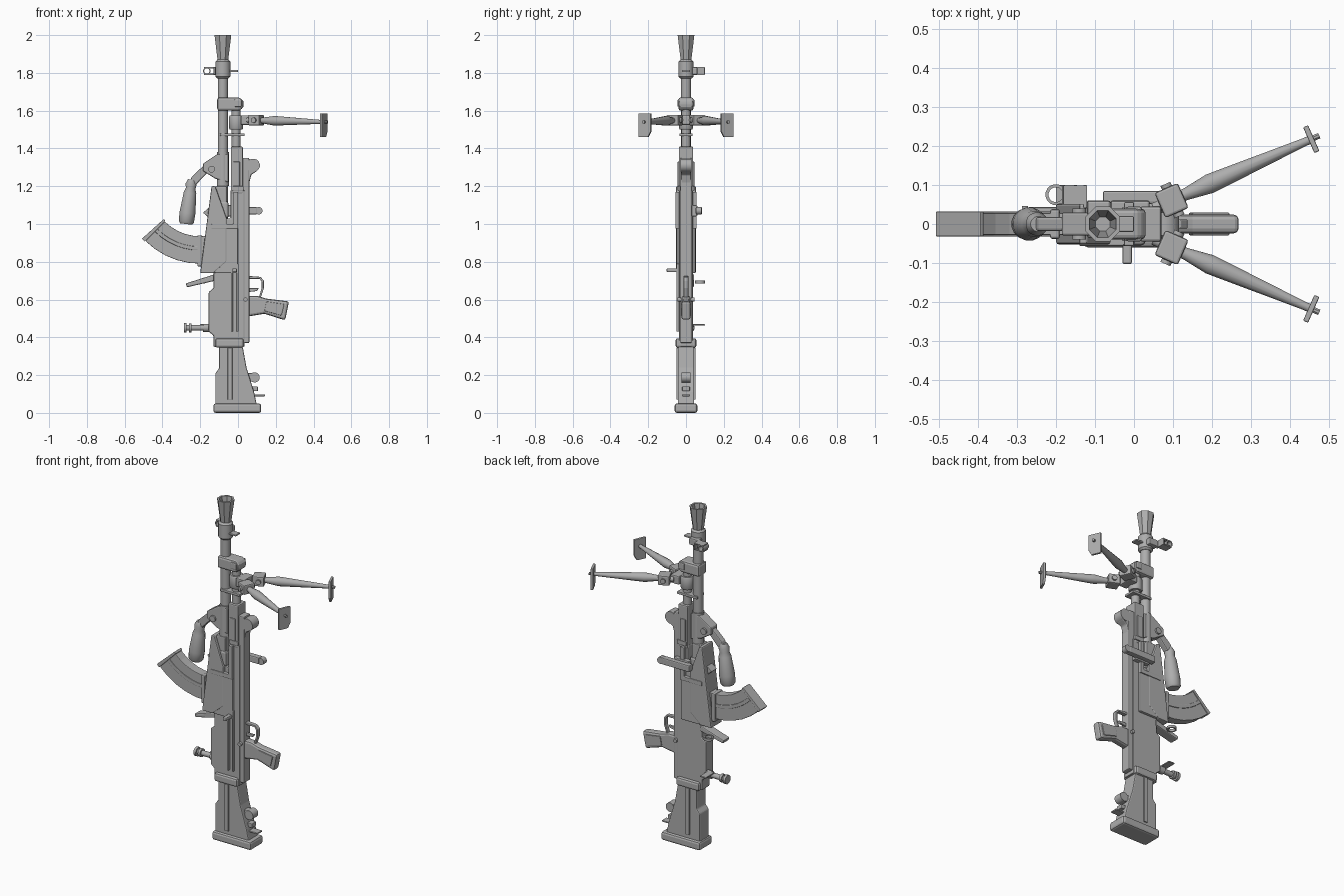
import bpy, bmesh, math
from mathutils import Vector

if "Cube" in bpy.data.objects:
    bpy.data.objects.remove(bpy.data.objects["Cube"])

FINE, SOFT, ROUND = .003, .006, .012      # edge bevels
SIDES = (("left", 1), ("right", -1))
BARREL_X, TUBE_X, DRUM_Z = -.08, -.01, .45

GREY = (.42, .42, .42, 1)
metal = bpy.data.materials.new("plain grey")
metal.use_nodes = True
metal.diffuse_color = GREY
metal.node_tree.nodes["Principled BSDF"].inputs["Base Color"].default_value = GREY


def finish(name, bm, bevel=None, smooth=False):
    bmesh.ops.recalc_face_normals(bm, faces=bm.faces)
    mesh = bpy.data.meshes.new(name)
    bm.to_mesh(mesh)
    bm.free()
    mesh.materials.append(metal)
    part = bpy.data.objects.new(name, mesh)
    bpy.context.collection.objects.link(part)
    if bevel:
        modifier = part.modifiers.new("soft edges", "BEVEL")
        modifier.width, modifier.segments, modifier.limit_method = bevel, 2, "ANGLE"
    if smooth:
        bpy.ops.object.select_all(action="DESELECT")
        part.select_set(True)
        bpy.context.view_layer.objects.active = part
        bpy.ops.object.shade_smooth_by_angle(angle=math.radians(35))
    return part


def prism(name, outline, half, middle=0, bevel=SOFT):
    """Side outline in x and z, given a thickness of twice half around y = middle."""
    bm = bmesh.new()
    face = bm.faces.new([bm.verts.new((x, middle - half, z)) for x, z in outline])
    extruded = bmesh.ops.extrude_face_region(bm, geom=[face])["geom"]
    moved = [item for item in extruded if isinstance(item, bmesh.types.BMVert)]
    bmesh.ops.translate(bm, vec=(0, half * 2, 0), verts=moved)
    return finish(name, bm, bevel)


def box(name, x, z, half, middle=0, bevel=SOFT):
    outline = [(x[0], z[0]), (x[1], z[0]), (x[1], z[1]), (x[0], z[1])]
    return prism(name, outline, half, middle, bevel)


def turned(name, start, end, profile, sides=16, smooth=True, closed=False):
    """Turned part; profile lists (fraction along the axis, radius)."""
    start, end = Vector(start), Vector(end)
    aim = (end - start).to_track_quat("Z", "Y")
    bm = bmesh.new()
    rows = []
    for fraction, radius in profile:
        corners = []
        for i in range(sides):
            angle = (i + .5) * math.tau / sides
            offset = aim @ Vector((radius * math.cos(angle), radius * math.sin(angle), 0))
            corners.append(bm.verts.new(start.lerp(end, fraction) + offset))
        rows.append(corners)
    pairs = list(zip(rows, rows[1:]))
    if closed:
        pairs.append((rows[-1], rows[0]))
    else:
        bm.faces.new(rows[0])
        bm.faces.new(rows[-1])
    for low, high in pairs:
        for i in range(sides):
            j = (i + 1) % sides
            bm.faces.new((low[i], low[j], high[j], high[i]))
    return finish(name, bm, smooth=smooth)


def cylinder(name, start, end, radius, sides=16):
    return turned(name, start, end, [(0, radius), (1, radius)], sides)


def cross_pin(name, x, z, half, radius, middle=0):
    return cylinder(name, (x, middle - half, z), (x, middle + half, z), radius)


def upright(name, x, z, profile, sides=16, smooth=True):
    return turned(name, (x, 0, z[0]), (x, 0, z[1]), profile, sides, smooth)


def eyelet(name, start, end, outer, inner):
    profile = [(0, outer), (1, outer), (1, inner), (0, inner)]
    return turned(name, start, end, profile, closed=True)


def arc(centre, radius, first, last, steps=7):
    angles = [math.radians(first + (last - first) * i / (steps - 1)) for i in range(steps)]
    return [(centre[0] + radius * math.cos(a), centre[1] + radius * math.sin(a)) for a in angles]


# Barrel and flared muzzle
upright("barrel", BARREL_X, (1, 1.8), [(0, .027), (1, .027)])
upright("barrel_sleeve", BARREL_X, (1.2, 1.38), [(0, .033), (1, .033)], sides=12)
upright("muzzle_collar", BARREL_X, (1.77, 1.87), [(0, .03), (.1, .04), (.9, .04), (1, .03)])
upright("muzzle_flare", BARREL_X, (1.84, 2),
        [(0, .03), (.15, .03), (1, .048), (1, .037), (.1, .018)], sides=8, smooth=False)
box("barrel_nut", x=(-.12, -.05), z=(1.03, 1.12), half=.04, bevel=ROUND)
box("barrel_latch", x=(-.12, -.06), z=(1.1, 1.2), half=.035)

# Front sight and sling tab
box("front_sight_base", x=(-.12, -.06), z=(1.79, 1.83), half=.02, middle=.04)
box("front_sight_wall", x=(-.13, -.12), z=(1.79, 1.83), half=.03, middle=.07, bevel=FINE)
for name, bottom in (("lower", 1.79), ("upper", 1.824)):
    box(name + "_sight_ear", x=(-.18, -.12), z=(bottom, bottom + FINE * 2), half=.024,
        middle=.074, bevel=None)
eyelet("front_sight_ring", (-.165, .05, 1.81), (-.165, .1, 1.81), outer=.02, inner=.014)
box("sling_tab", x=(-.05, 0), z=(1.805, 1.815), half=.02, bevel=FINE)

# Gas block, gas tube and bipod head
gas_outline = [(BARREL_X - .03, 1.6), (.01, 1.6), (.03, 1.62), (.03, 1.65), (.01, 1.67),
               (BARREL_X - .03, 1.67)]
prism("gas_block", gas_outline, half=.04, bevel=ROUND)
box("gas_regulator", x=(-.02, .02), z=(1.62, 1.66), half=.045)
upright("gas_tube", TUBE_X, (1.38, 1.61), [(0, .024), (1, .024)])
upright("bipod_ring", TUBE_X, (1.5, 1.575), [(0, .034), (.1, .038), (.9, .038), (1, .034)])
box("tube_clamp", x=(-.095, .035), z=(1.465, 1.48), half=.035, bevel=FINE)
box("bipod_yoke", x=(.015, .07), z=(1.525, 1.575), half=.045)

# Mirrored bipod legs with hinges and feet
for side, s in SIDES:
    root, tip = Vector((.05, s * .04, 1.55)), Vector((.46, s * .22, 1.54))
    along = tip - root
    heading = math.atan2(along.y, along.x)
    turned("bipod_leg_" + side, root, tip,
           [(0, .014), (.2, .016), (.35, .026), (.4, .025), (.94, .011), (1, .011)], sides=12)
    cylinder("bipod_foot_pin_" + side, tip, tip + along * .035, radius=.008, sides=8)
    hinge = box("bipod_hinge_" + side, x=(0, .065), z=(-.028, .028), half=.035)
    hinge_pin = cross_pin("hinge_pin_" + side, x=.035, z=0, half=.045, radius=.014)
    for part in (hinge, hinge_pin):
        part.location, part.rotation_euler.z = root + along * .04, heading
    foot_outline = [(-.036, .045), (.036, .045), (.036, -.05), (.02, -.08), (-.036, -.08)]
    foot = prism("bipod_foot_" + side, [(s * x, z) for x, z in foot_outline], half=.007, bevel=FINE)
    foot.location = tip - along * .015
    foot.rotation_euler.z = heading - math.pi / 2

# Receiver
receiver_outline = [(-.13, .35), (.035, .35), (.035, 1.18), (-.04, 1.18), (-.04, 1.03), (-.13, 1.03),
                    (-.13, .66), (-.155, .64), (-.155, .43), (-.13, .41)]
prism("receiver", receiver_outline, half=.036)
box("lower_rail", x=(.02, .06), z=(.37, 1.35), half=.03)
box("forend", x=(-.038, .026), z=(1.16, 1.41), half=.038)
box("forend_rib", x=(-.025, .01), z=(1.2, 1.33), half=.044, bevel=FINE)
prism("magazine_well", [(-.2, .74), (-.13, .74), (-.06, .8), (-.06, 1.03), (-.12, 1.2), (-.14, 1.2)],
      half=.052)
prism("well_catch", [(-.15, 1.03), (-.185, 1.06), (-.15, 1.09)], half=.025, bevel=FINE)
for side, s in SIDES:
    ridge_outline = [(-.14, .975), (0, .975), (0, 1.17), (-.025, 1.17), (-.025, 1), (-.14, 1)]
    prism("step_ridge_" + side, ridge_outline, half=.013, middle=s * .043, bevel=FINE)
    box("side_panel_" + side, x=(-.125, 0), z=(.74, .98), half=.01, middle=s * .04)
    box("forend_stop_" + side, x=(-.03, .03), z=(1.175, 1.2), half=.007, middle=s * .037, bevel=FINE)
    cross_pin("frame_pin_" + side, x=.04, z=.6, half=.013, radius=.011, middle=s * .032)

# Cocking slot and handle
for name, edge in (("rear", -.037), ("front", -.007)):
    box(name + "_cocking_rail", x=(edge, edge + .01), z=(.43, .79), half=.01, middle=-.04, bevel=FINE)
box("cocking_rail_cap", x=(-.037, FINE), z=(.775, .79), half=.01, middle=-.04, bevel=FINE)
box("cocking_handle", x=(-.03, -.005), z=(.745, .765), half=.036, middle=-.067)

# Side lever and front lug
box("side_lever", x=(-.08, .1), z=(1.05, 1.09), half=.017, middle=.068)
cross_pin("side_lever_end", x=.11, z=1.07, half=.015, radius=.02, middle=.068)
box("side_lever_base", x=(-.06, .04), z=(1.04, 1.1), half=.015, middle=.045)
prism("front_lug", [(.03, 1.2), (.055, 1.2), (.07, 1.26), (.1, 1.28), (.1, 1.34), (.04, 1.34)], half=.026)
cross_pin("front_lug_round", x=.08, z=1.31, half=.03, radius=.036)

# Carrying handle
bracket_outline = [(-.05, 1.22), (-.12, 1.24), (-.185, 1.28), (-.185, 1.32), (-.11, 1.37), (-.05, 1.37)]
prism("handle_bracket", bracket_outline, half=.03)
cross_pin("handle_pivot", x=-.14, z=1.29, half=.04, radius=.018)
prism("handle_arm", [(-.16, 1.33), (-.145, 1.29), (-.23, 1.2), (-.26, 1.21), (-.245, 1.25)], half=.018)
turned("handle_grip", (-.245, 0, 1.235), (-.275, 0, 1),
       [(0, .02), (.1, .03), (.2, .026), (.3, .034), (.75, .043), (.95, .041), (1, .033)])

# Curved magazine, swept about one centre
BEND = (-.2, 1.2)
for name, inner, outer, first, half in (("magazine", .265, .41, 280, .028),
                                        ("magazine_rib", .32, .34, 270, .032)):
    outline = arc(BEND, inner, first, 225) + arc(BEND, outer, 225, first)
    prism(name, outline, half, bevel=FINE)
base_outline = arc(BEND, .26, 225, 222, steps=2) + arc(BEND, .415, 222, 225, steps=2)
prism("magazine_base", base_outline, half=.032, bevel=FINE)
box("magazine_lip", x=(-.215, -.19), z=(.775, .94), half=.038)

# Rear aperture sight and drum
prism("sight_arm", [(-.12, .735), (-.12, .7), (-.27, .665), (-.277, .685)], half=.028, middle=.015)
eyelet("sight_ring", (-.2, .075, .685), (-.2, .075, .7), outer=.027, inner=.019)
for name, x, radius in (("drum_shaft", (-.14, -.25), .015), ("drum_collar", (-.15, -.185), .022),
                        ("sight_drum", (-.245, -.26), .024), ("drum_neck", (-.25, -.28), .015),
                        ("drum_knob", (-.272, -.287), .026)):
    cylinder(name, (x[0], .02, DRUM_Z), (x[1], .02, DRUM_Z), radius)
box("drum_lever", x=(-.2, -.16), z=(DRUM_Z + .012, DRUM_Z + .02), half=.04, middle=.06, bevel=FINE)

# Pistol grip, trigger and guard
grip_outline = [(.05, .62), (.1, .62), (.15, .605), (.27, .59), (.25, .49), (.14, .525), (.05, .51)]
prism("grip", grip_outline, half=.024, bevel=ROUND)
prism("grip_panel", [(.15, .59), (.245, .575), (.23, .515), (.14, .54)], half=.029, bevel=FINE)
guard_outline = [(.055, .725), (.12, .72), (.137, .7), (.137, .66), (.12, .61), (.11, .61), (.125, .66),
                 (.125, .695), (.115, .71), (.055, .71)]
prism("trigger_guard", guard_outline, half=.012, bevel=FINE)
prism("trigger", [(.055, .66), (.11, .66), (.1, .645), (.055, .64)], half=.007, bevel=FINE)

# Shoulder stock
stock_outline = [(-.12, .04), (.1, .04), (.085, .11), (.045, .24), (.025, .35), (-.1, .35), (-.1, .235),
                 (-.12, .21)]
prism("stock", stock_outline, half=.043)
box("stock_collar", x=(-.12, .03), z=(.345, .395), half=.055, bevel=ROUND)
box("butt_plate", x=(-.13, .123), z=(0, .05), half=.06, bevel=ROUND)
box("stock_strip", x=(-.055, -.03), z=(.07, .345), half=.05, bevel=FINE)
cross_pin("sling_stud", x=.088, z=.188, half=.025, radius=.027)
box("sling_stud_base", x=(.04, .1), z=(.165, .21), half=.02, bevel=FINE)
box("sling_bar", x=(.06, .143), z=(.088, .097), half=.022, bevel=FINE)
box("sling_plate", x=(.06, .105), z=(.115, .14), half=.02, bevel=FINE)
